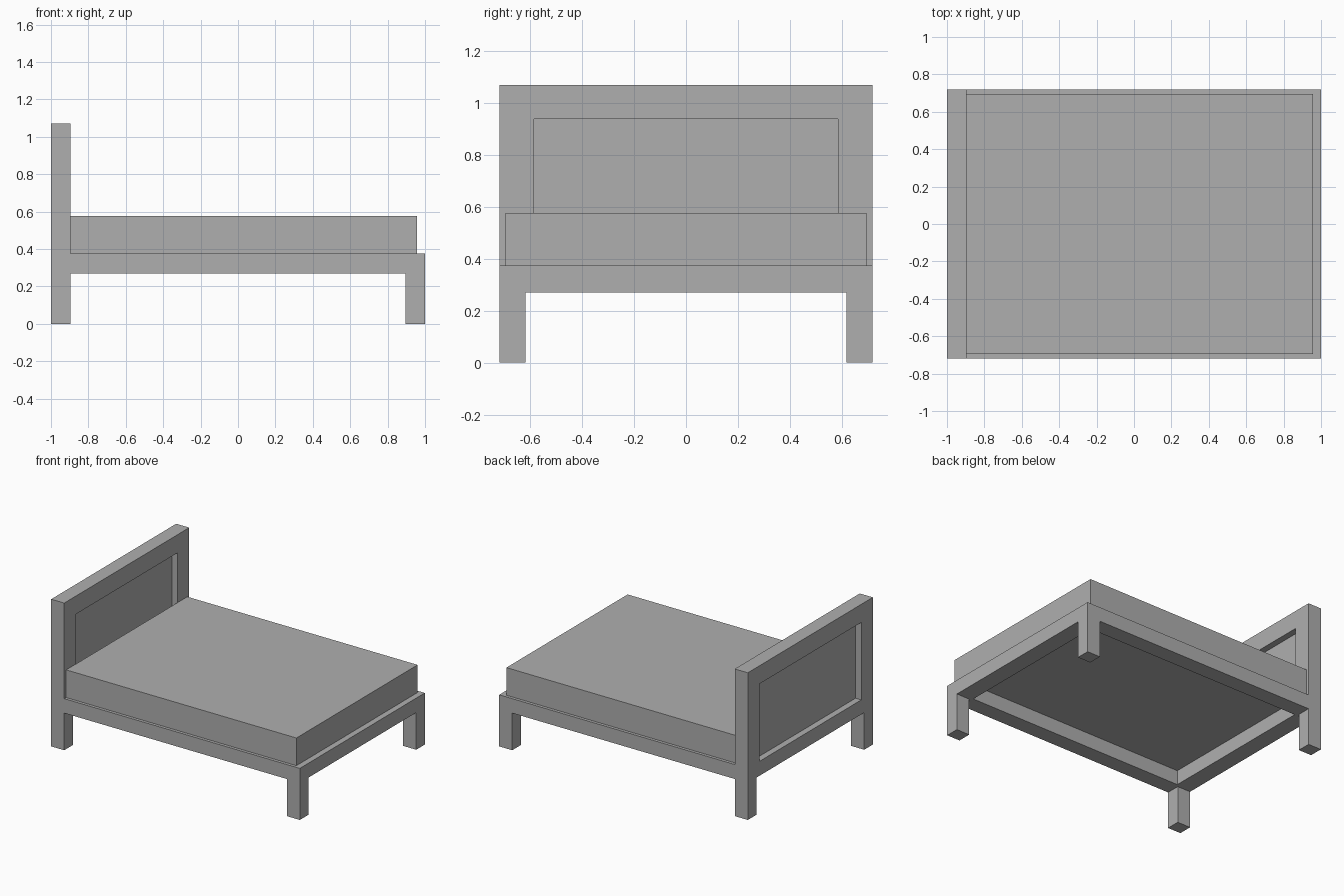
import bpy
import bmesh

if "Cube" in bpy.data.objects:
    bpy.data.objects.remove(bpy.data.objects["Cube"])

HALF_X, HALF_Y = 1.0, 0.718      # overall footprint
RAIL_Z, BED_Z = 0.27, 0.375      # underside and top of the rails
POST = 0.105                     # headboard and leg thickness

grey = bpy.data.materials.new("warm_grey")
grey.diffuse_color = (0.43, 0.43, 0.43, 1)
grey.use_nodes = True
grey.node_tree.nodes["Principled BSDF"].inputs["Base Color"].default_value = grey.diffuse_color


def finish(name, bm):
    bmesh.ops.recalc_face_normals(bm, faces=bm.faces)
    mesh = bpy.data.meshes.new(name)
    bm.to_mesh(mesh)
    bm.free()
    mesh.materials.append(grey)
    obj = bpy.data.objects.new(name, mesh)
    bpy.context.collection.objects.link(obj)
    return obj


def extrude_face(bm, verts, offset):
    face = bm.faces.new([bm.verts.new(v) for v in verts])
    new = bmesh.ops.extrude_face_region(bm, geom=[face])["geom"]
    bmesh.ops.translate(bm, vec=offset,
                        verts=[v for v in new if isinstance(v, bmesh.types.BMVert)])


def box(name, x0, x1, y0, y1, z0, z1):
    bm = bmesh.new()
    extrude_face(bm, [(x0, y0, z0), (x1, y0, z0), (x1, y1, z0), (x0, y1, z0)],
                 (0, 0, z1 - z0))
    return finish(name, bm)


# Four legs under the rails
for sx, x_name in ((-1, "head"), (1, "foot")):
    for sy, y_name in ((-1, "front"), (1, "back")):
        xs = sorted((sx * HALF_X, sx * (HALF_X - POST)))
        ys = sorted((sy * HALF_Y, sy * 0.619))
        box(f"{x_name}_{y_name}_leg", *xs, *ys, 0, RAIL_Z)

# Rectangular ring of rails, open in the middle
bm = bmesh.new()
loops = []
for hx, hy in ((HALF_X, HALF_Y), (0.875, 0.6)):
    for z in (RAIL_Z, BED_Z):
        loops.append([bm.verts.new((sx * hx, sy * hy, z))
                      for sx, sy in ((-1, -1), (1, -1), (1, 1), (-1, 1))])
for a, b in ((0, 1), (1, 3), (3, 2), (2, 0)):
    for i in range(4):
        j = (i + 1) % 4
        bm.faces.new((loops[a][i], loops[a][j], loops[b][j], loops[b][i]))
finish("bed_rails", bm)

# Headboard frame: an upside-down U standing on the rails
outline = [(-HALF_Y, BED_Z), (-HALF_Y, 1.07), (HALF_Y, 1.07), (HALF_Y, BED_Z),
           (0.586, BED_Z), (0.586, 0.938), (-0.586, 0.938), (-0.586, BED_Z)]
bm = bmesh.new()
extrude_face(bm, [(-HALF_X, y, z) for y, z in outline], (POST, 0, 0))
finish("headboard_frame", bm)

# Thin panel recessed on both sides of the headboard
box("headboard_panel", -0.954, -0.941, -0.586, 0.586, BED_Z, 0.938)

# Mattress resting on the rails
box("mattress", -HALF_X + POST, 0.957, -0.696, 0.696, BED_Z, 0.576)
